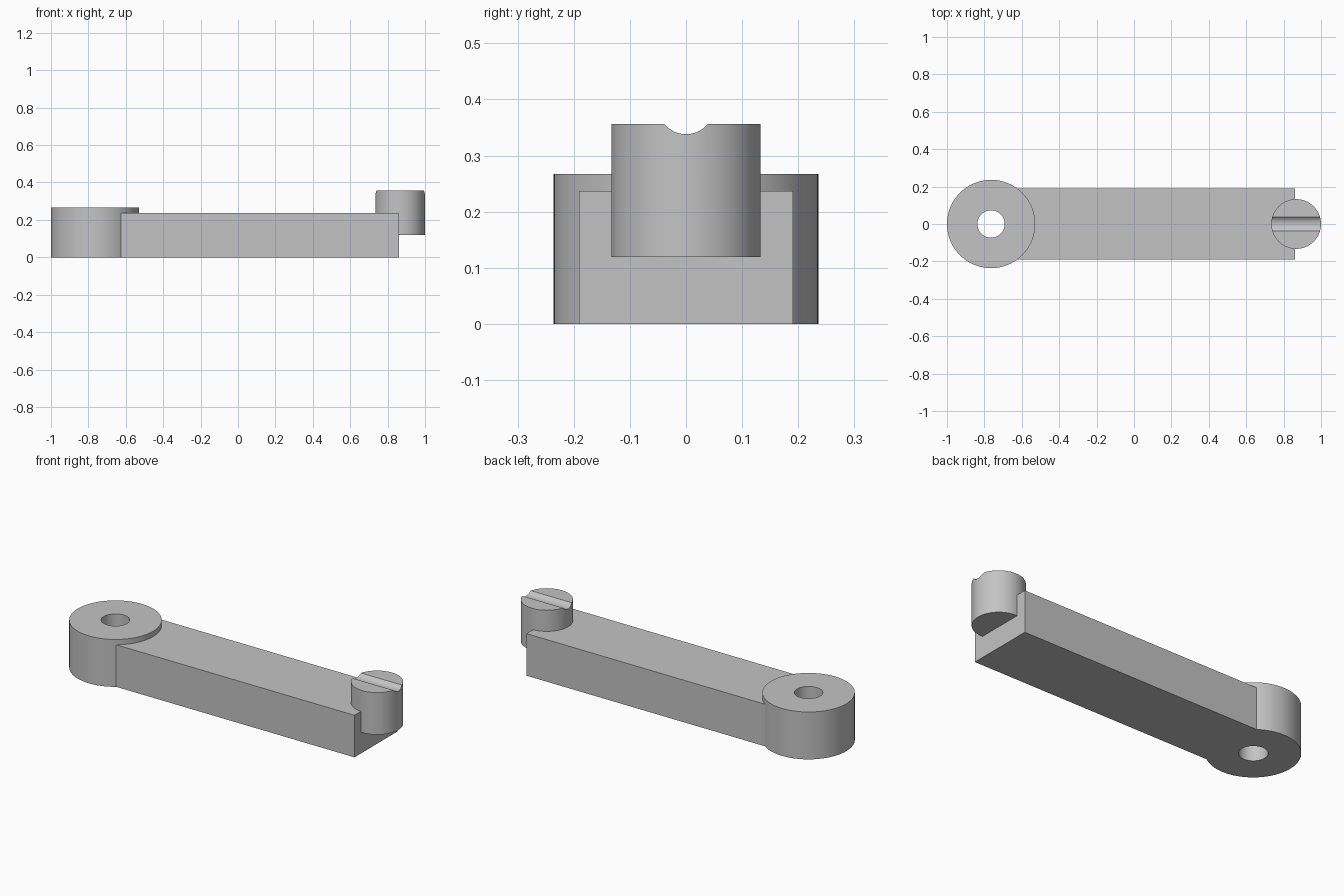
import bpy
import math

cube = bpy.data.objects.get("Cube")
if cube:
    bpy.data.objects.remove(cube, do_unlink=True)

grey = bpy.data.materials.new("mid grey")
grey.use_nodes = True
colour = (0.55, 0.55, 0.55, 1)
grey.diffuse_color = colour
grey.node_tree.nodes["Principled BSDF"].inputs["Base Color"].default_value = colour


def cylinder(name, radius, x, z_low, z_high, sides=96):
    bpy.ops.mesh.primitive_cylinder_add(
        vertices=sides, radius=radius, depth=z_high - z_low,
        location=(x, 0, (z_low + z_high) / 2))
    obj = bpy.context.object
    obj.name = name
    obj.data.materials.append(grey)
    return obj


def combine(target, tool, operation):
    """Boolean the tool into the target, then discard the tool."""
    mod = target.modifiers.new(operation.title(), "BOOLEAN")
    mod.operation = operation
    mod.solver = "EXACT"
    mod.object = tool
    bpy.context.view_layer.objects.active = target
    bpy.ops.object.modifier_apply(modifier=mod.name)
    bpy.data.objects.remove(tool, do_unlink=True)


BOSS_X, PIN_X = -0.764, 0.867
ARM_START, ARM_END, ARM_WIDTH, ARM_HEIGHT = -0.66, 0.86, 0.382, 0.237

# Straight rectangular arm
bpy.ops.mesh.primitive_cube_add(
    size=1, location=((ARM_START + ARM_END) / 2, 0, ARM_HEIGHT / 2))
crank = bpy.context.object
crank.name = "crank_arm"
crank.scale = (ARM_END - ARM_START, ARM_WIDTH, ARM_HEIGHT)
bpy.ops.object.transform_apply(location=True, rotation=False, scale=True)
crank.data.materials.append(grey)

# Round boss at one end and overhanging pin at the other
combine(crank, cylinder("boss", 0.236, BOSS_X, 0, 0.267), "UNION")
combine(crank, cylinder("pin", 0.133, PIN_X, 0.119, 0.356), "UNION")

# Through hole in the boss
combine(crank, cylinder("boss_hole", 0.073, BOSS_X, -0.1, 0.4), "DIFFERENCE")

# Shallow rounded groove across the top of the pin
groove = cylinder("pin_groove", 0.05, PIN_X, 0.188, 0.588, sides=64)
groove.rotation_euler.y = math.pi / 2
combine(crank, groove, "DIFFERENCE")

# Smooth round walls, crisp edges
bpy.ops.object.select_all(action="DESELECT")
crank.select_set(True)
bpy.context.view_layer.objects.active = crank
bpy.ops.object.shade_smooth_by_angle(angle=math.radians(30))
